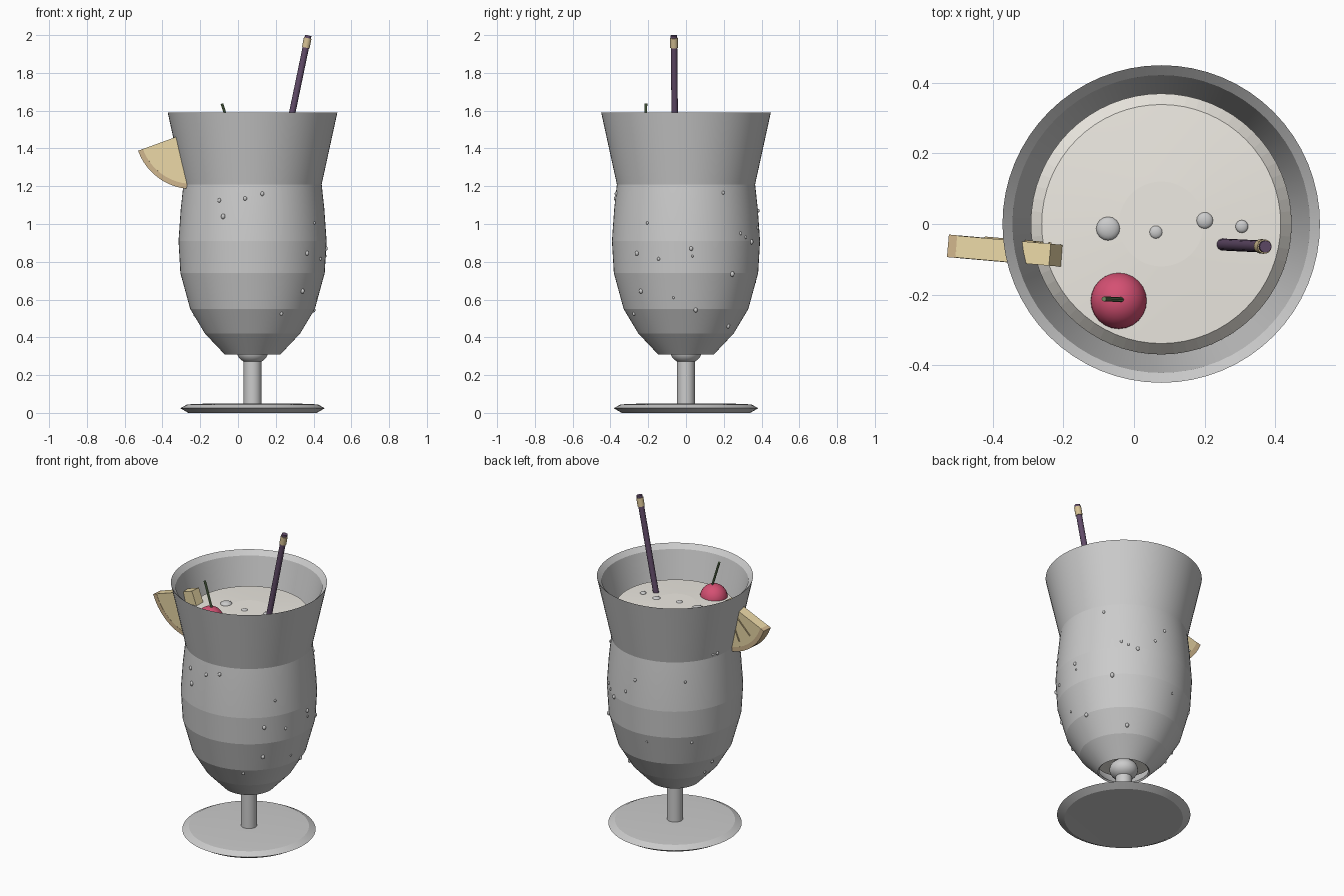
import bpy, bmesh, math
from mathutils import Vector, Matrix

if "Cube" in bpy.data.objects:
    bpy.data.objects.remove(bpy.data.objects["Cube"])

CX = 0.077  # axis of the glass


def material(name, rgb):
    m = bpy.data.materials.new(name)
    m.diffuse_color = (*rgb, 1)
    m.use_nodes = True
    m.node_tree.nodes["Principled BSDF"].inputs["Base Color"].default_value = m.diffuse_color
    return m


CREAM = material("cream", (0.86, 0.83, 0.77))
RED = material("cherry_red", (0.66, 0.08, 0.17))
GREEN = material("stem_green", (0.16, 0.25, 0.12))
PURPLE = material("straw_purple", (0.12, 0.07, 0.14))
GOLD = material("gold", (0.68, 0.54, 0.30))
FLESH = material("fruit_flesh", (0.82, 0.68, 0.38))
RIND = material("fruit_rind", (0.62, 0.46, 0.26))
BROWN = material("membrane", (0.42, 0.33, 0.18))


def finish(bm, name, mat=None, smooth=None):
    bmesh.ops.recalc_face_normals(bm, faces=bm.faces)
    me = bpy.data.meshes.new(name)
    bm.to_mesh(me)
    bm.free()
    ob = bpy.data.objects.new(name, me)
    bpy.context.collection.objects.link(ob)
    if mat:
        me.materials.append(mat)
    if smooth:
        bpy.ops.object.select_all(action='DESELECT')
        bpy.context.view_layer.objects.active = ob
        ob.select_set(True)
        bpy.ops.object.shade_smooth_by_angle(angle=math.radians(smooth))
    return ob


def lathe(name, profile, mat=None, closed=False, n=64, smooth=7):
    bm = bmesh.new()
    vs = [bm.verts.new((r, 0, z)) for r, z in profile]
    pairs = list(zip(vs, vs[1:])) + ([(vs[-1], vs[0])] if closed else [])
    edges = [bm.edges.new(p) for p in pairs]
    bmesh.ops.spin(bm, geom=vs + edges, cent=(0, 0, 0), axis=(0, 0, 1),
                   angle=math.tau, steps=n, use_duplicate=False)
    bmesh.ops.remove_doubles(bm, verts=bm.verts, dist=1e-5)
    ob = finish(bm, name, mat, smooth)
    ob.location.x = CX
    return ob


def ball(name, loc, r, mat=None, squash=1, seg=16):
    bm = bmesh.new()
    bmesh.ops.create_uvsphere(bm, u_segments=seg, v_segments=seg // 2 + 2, radius=r)
    bmesh.ops.scale(bm, vec=(1, 1, squash), verts=bm.verts)
    ob = finish(bm, name, mat, 60)
    ob.location = loc
    return ob


def rod(name, a, b, r, mat, n=16):
    a, b = Vector(a), Vector(b)
    bm = bmesh.new()
    bmesh.ops.create_cone(bm, cap_ends=True, segments=n, radius1=r, radius2=r, depth=(b - a).length)
    ob = finish(bm, name, mat, 40)
    ob.rotation_mode = 'QUATERNION'
    ob.rotation_quaternion = (b - a).to_track_quat('Z', 'Y')
    ob.location = (a + b) / 2
    return ob


# glass: foot, stem, knob, open-bottomed bowl
lathe("foot", [(0, 0.005), (0.34, 0.0), (0.383, 0.025), (0.345, 0.045), (0.225, 0.05), (0, 0.05)])
rod("stem", (CX, 0, 0.04), (CX, 0, 0.32), 0.047, None, 32)
ball("stem_knob", (CX, 0, 0.322), 0.082, None, 0.75, 32)
outer = [(0.148, 0.31), (0.252, 0.42), (0.33, 0.55), (0.382, 0.74), (0.392, 0.91),
         (0.38, 1.08), (0.366, 1.21), (0.449, 1.59)]
inner = [(r - 0.029, z + 0.006) for r, z in outer[1:-1]]
lathe("bowl", outer + [(0.421, 1.563)] + inner[::-1] + [(0.14, 0.318)], closed=True)

# drink with a softly domed top
lathe("drink", [(0, 0.37), (0.16, 0.37), (0.205, 0.42), (0.29, 0.55), (0.345, 0.74), (0.356, 0.91),
                (0.344, 1.08), (0.333, 1.21), (0.369, 1.37), (0.338, 1.408), (0.23, 1.415),
                (0.12, 1.42), (0, 1.42)], CREAM, smooth=2)
for i, (x, y, r) in enumerate([(-0.073, -0.013, 0.034), (0.062, -0.023, 0.019),
                               (0.2, 0.01, 0.024), (0.305, -0.007, 0.018)]):
    ball(f"foam_bubble_{i}", (x, y, 1.417), r, None, 0.5)

# cherry
ball("cherry", (-0.043, -0.217, 1.405), 0.08, RED, 1, 24)
rod("cherry_stem", (-0.032, -0.214, 1.47), (-0.085, -0.212, 1.637), 0.007, GREEN, 8)

# straw with a band near the tip
top, low = Vector((0.372, -0.064, 1.998)), Vector((0.082, -0.05, 0.6))
axis = (low - top).normalized()
rod("straw", top, low, 0.017, PURPLE)
rod("straw_band", top + axis * 0.014, top + axis * 0.066, 0.0205, GOLD)

# fruit wedge through the glass wall: local x-z plane, apex at origin
APEX = Matrix.Translation((-0.238, -0.087, 1.493)) @ Matrix.Rotation(math.radians(-5), 4, 'Z')
A0, A1, R = 200, 292, 0.308


def sector(name, r0, r1, a0, a1, y0, y1, mat, n=14):
    def arc(r, rev=False):
        pts = [(r * math.cos(math.radians(a0 + (a1 - a0) * i / n)),
                r * math.sin(math.radians(a0 + (a1 - a0) * i / n))) for i in range(n + 1)]
        return pts[::-1] if rev else pts
    pts = arc(r1) + (arc(r0, True) if r0 else [(0, 0)])
    bm = bmesh.new()
    front = bm.faces.new([bm.verts.new((x, y0, z)) for x, z in pts])
    ext = bmesh.ops.extrude_face_region(bm, geom=[front], use_keep_orig=True)
    bmesh.ops.translate(bm, vec=(0, y1 - y0, 0),
                        verts=[v for v in ext["geom"] if isinstance(v, bmesh.types.BMVert)])
    finish(bm, name, mat).matrix_world = APEX


sector("fruit_flesh", 0, R - 0.025, A0, A1, -0.031, 0.031, FLESH)
sector("fruit_rind", R - 0.027, R, A0, A1, -0.032, 0.032, RIND)
for i, a in enumerate((222, 245, 268)):
    d = Vector((math.cos(math.radians(a)), 0, math.sin(math.radians(a))))
    off = Vector((0, 0.031, 0))
    rod(f"fruit_membrane_{i}", APEX @ (d * 0.06 + off), APEX @ (d * 0.25 + off), 0.005, BROWN, 6)


# condensation drops: angle around the axis, height, size
def wall_radius(z):
    for (r0, z0), (r1, z1) in zip(outer, outer[1:]):
        if z0 <= z <= z1:
            return r0 + (r1 - r0) * (z - z0) / (z1 - z0)


drops = [(-118, 1.125, 10), (-114, 1.04, 12), (-96, 1.135, 10), (-82, 1.16, 10), (-32, 1.005, 7),
         (-42, 0.845, 11), (-42, 0.645, 11), (-61, 0.525, 9), (4, 0.87, 10), (5, 0.83, 6),
         (-22, 0.815, 8), (40, 0.735, 12), (-11, 0.61, 6), (9, 0.545, 11), (54, 0.46, 11),
         (48, 0.95, 8), (54, 0.93, 7), (62, 0.905, 11), (32, 1.165, 8), (88, 1.07, 9),
         (78, 0.98, 8), (134, 1.09, 7), (99, 0.69, 6), (140, 0.70, 8), (166, 1.23, 9),
         (161, 1.23, 7), (168, 0.52, 9), (165, 0.44, 8)]
for i, (a, z, s) in enumerate(drops):
    r, t = wall_radius(z), math.radians(a)
    ball(f"water_drop_{i}", (CX + r * math.cos(t), r * math.sin(t), z), s / 1000, None, 1.2, 10)
